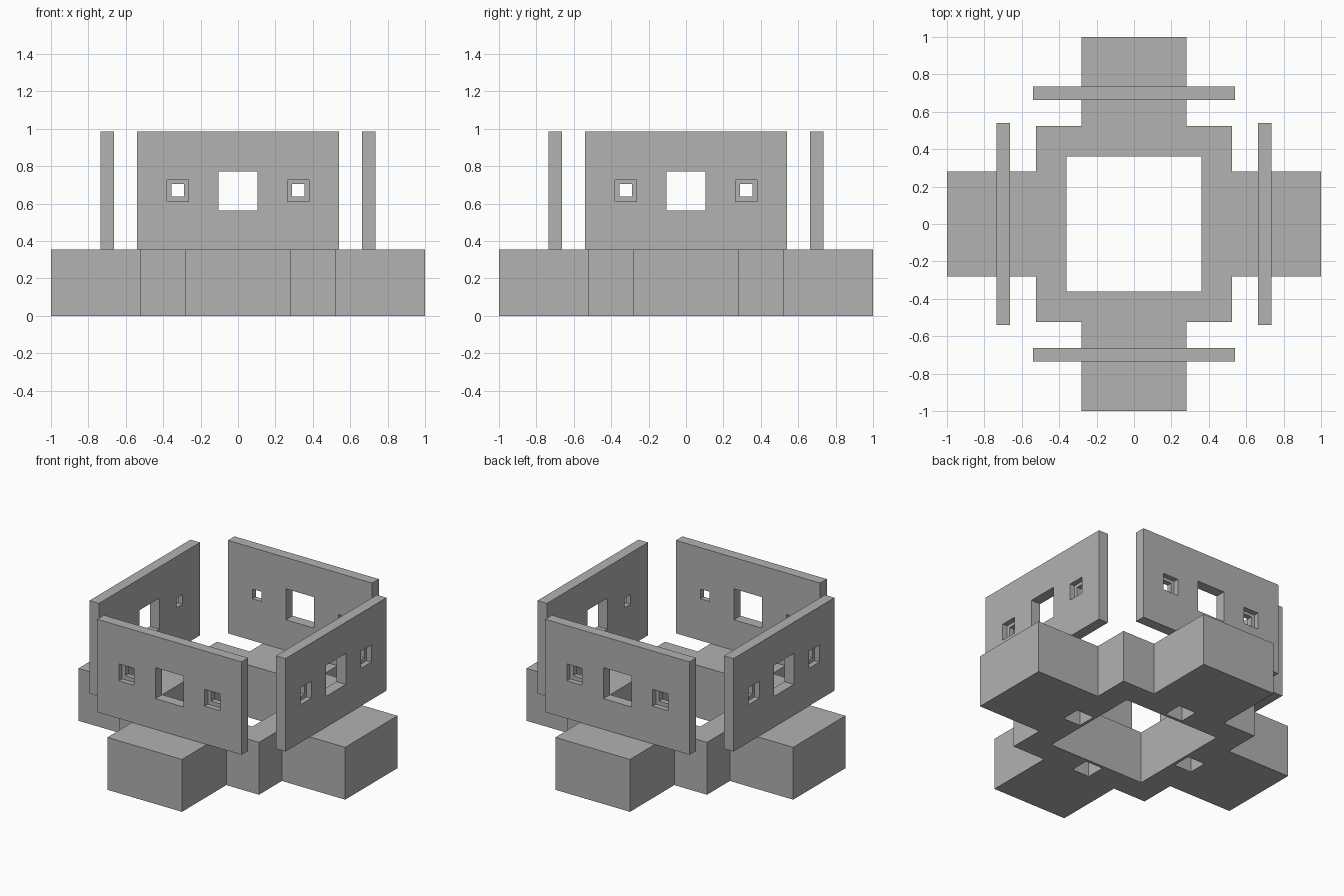
import bpy, bmesh
from math import radians
from mathutils import Matrix, Vector

default = bpy.data.objects.get("Cube")
if default:
    bpy.data.objects.remove(default, do_unlink=True)

# One plain grey for everything
GREY = (0.445, 0.445, 0.445, 1)
grey = bpy.data.materials.new("plain grey")
grey.use_nodes = True
grey.diffuse_color = GREY
grey.node_tree.nodes["Principled BSDF"].inputs["Base Color"].default_value = GREY

ARM, CORE, REACH, BASE_TOP = 0.28, 0.525, 1.0, 0.355
WALL_HALF, WALL_IN, WALL_OUT, WALL_TOP = 0.541, 0.664, 0.735, 0.985


def new_object(name, bm):
    bmesh.ops.recalc_face_normals(bm, faces=bm.faces)
    mesh = bpy.data.meshes.new(name)
    bm.to_mesh(mesh)
    bm.free()
    mesh.materials.append(grey)
    obj = bpy.data.objects.new(name, mesh)
    bpy.context.collection.objects.link(obj)
    return obj


def box(name, low, high):
    low, high = Vector(low), Vector(high)
    bm = bmesh.new()
    bmesh.ops.create_cube(bm, size=1)
    bmesh.ops.scale(bm, vec=high - low, verts=bm.verts)
    bmesh.ops.translate(bm, vec=(low + high) / 2, verts=bm.verts)
    return new_object(name, bm)


def carve(obj, cutters):
    """Subtract each cutter, keep the result as plain mesh, drop the cutters."""
    for cutter in cutters:
        cutter.hide_render = True
        mod = obj.modifiers.new("cut", "BOOLEAN")
        mod.operation, mod.solver, mod.object = "DIFFERENCE", "EXACT", cutter
    bpy.context.view_layer.update()
    graph = bpy.context.evaluated_depsgraph_get()
    mesh = bpy.data.meshes.new_from_object(obj.evaluated_get(graph))
    obj.modifiers.clear()
    obj.data = mesh
    for cutter in cutters:
        bpy.data.objects.remove(cutter, do_unlink=True)


# Stepped cross base: one quarter of the outline, turned four times
quarter = [(REACH, -ARM), (REACH, ARM), (CORE, ARM), (CORE, CORE), (ARM, CORE)]
bm = bmesh.new()
outline = []
for k in range(4):
    turn = Matrix.Rotation(radians(90 * k), 3, "Z")
    outline += [bm.verts.new(turn @ Vector((x, y, 0))) for x, y in quarter]
bottom = bm.faces.new(outline)
top = bmesh.ops.extrude_face_region(bm, geom=[bottom])["geom"]
bmesh.ops.translate(bm, vec=(0, 0, BASE_TOP),
                    verts=[v for v in top if isinstance(v, bmesh.types.BMVert)])
base = new_object("cross_base", bm)

# Central shaft and four sockets in the underside
SHAFT, SOCKET, SOCKET_AT, SOCKET_DEPTH = 0.36, 0.065, 0.445, 0.25
cutters = [box("shaft_cutter", (-SHAFT, -SHAFT, -0.1), (SHAFT, SHAFT, 0.5))]
for x, y in ((1, 0), (-1, 0), (0, 1), (0, -1)):
    cx, cy = x * SOCKET_AT, y * SOCKET_AT
    cutters.append(box("socket_cutter", (cx - SOCKET, cy - SOCKET, -0.1),
                       (cx + SOCKET, cy + SOCKET, SOCKET_DEPTH)))
carve(base, cutters)

# Front wall with a large opening and two stepped small windows
wall = box("front_wall", (-WALL_HALF, -WALL_OUT, BASE_TOP),
           (WALL_HALF, -WALL_IN, WALL_TOP))


def window_cutter(x, z, half, depth_end):
    return box("window_cutter", (x - half, -0.9, z - half),
               (x + half, depth_end, z + half))


cutters = [window_cutter(0, 0.668, 0.105, -0.5)]
for side in (-1, 1):
    x = side * 0.322
    cutters.append(window_cutter(x, 0.668, 0.057, -0.7))
    cutters.append(window_cutter(x, 0.671, 0.033, -0.5))
carve(wall, cutters)

# The other three walls are the front wall turned about the centre
for k, name in enumerate(("left_wall", "back_wall", "right_wall"), start=1):
    copy = bpy.data.objects.new(name, wall.data.copy())
    copy.data.transform(Matrix.Rotation(radians(90 * k), 4, "Z"))
    bpy.context.collection.objects.link(copy)
